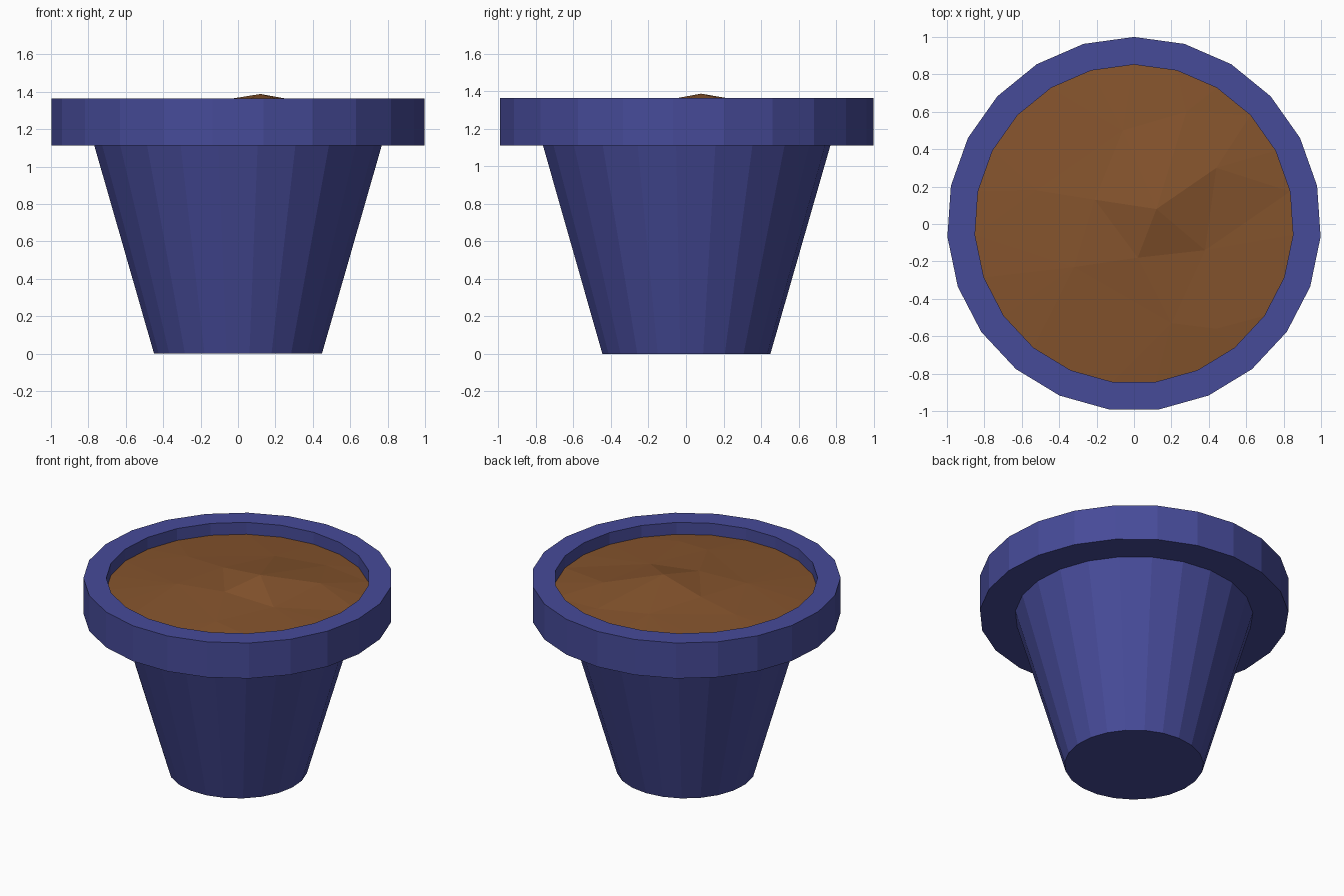
import bpy, math
from mathutils import Vector
from mathutils.geometry import delaunay_2d_cdt

if "Cube" in bpy.data.objects:
    bpy.data.objects.remove(bpy.data.objects["Cube"])

SIDES = 23
SOIL_Z = 1.28


def material(name, rgb):
    m = bpy.data.materials.new(name)
    m.diffuse_color = (*rgb, 1)
    m.use_nodes = True
    m.node_tree.nodes["Principled BSDF"].inputs["Base Color"].default_value = m.diffuse_color
    return m


def make(name, verts, faces, mat):
    me = bpy.data.meshes.new(name)
    me.from_pydata(verts, [], faces)
    me.materials.append(mat)
    me.update()
    ob = bpy.data.objects.new(name, me)
    bpy.context.collection.objects.link(ob)
    return ob


def ring(r, z):
    # first corner points to the back (+y)
    return [(-r * math.sin(2 * math.pi * i / SIDES),
             r * math.cos(2 * math.pi * i / SIDES), z) for i in range(SIDES)]


blue = material("indigo_glaze", (0.062, 0.070, 0.318))
brown = material("brown_soil", (0.235, 0.088, 0.026))

# Pot: tapered body, overhanging rim and inner lip as one lathed profile
profile = [(0.45, 0), (0.77, 1.112), (1.0, 1.112), (1.0, 1.365),
           (0.852, 1.365), (0.852, SOIL_Z)]
verts, faces = [], [tuple(reversed(range(SIDES)))]
for r, z in profile:
    verts += ring(r, z)
for k in range(len(profile) - 1):
    for i in range(SIDES):
        a, b = k * SIDES + i, k * SIDES + (i + 1) % SIDES
        faces.append((a, b, b + SIDES, a + SIDES))
make("pot", verts, faces, blue)

# Soil: irregular low-poly mound triangulated from a few bumps
bumps = [(0.12, 0.08, 1.388), (0.44, 0.30, 1.33), (0.38, -0.14, 1.31),
         (0.02, -0.18, 1.34), (-0.21, 0.13, 1.335), (-0.32, -0.23, 1.325),
         (0.28, 0.60, 1.30), (-0.06, 0.50, 1.315), (0.20, -0.53, 1.31),
         (0.44, -0.56, 1.295), (-0.52, 0.18, 1.31)]
pts = ring(0.852, SOIL_Z) + bumps
out = delaunay_2d_cdt([Vector(p[:2]) for p in pts],
                      [(i, (i + 1) % SIDES) for i in range(SIDES)], [], 1, 1e-5)
soil_verts = [(v.x, v.y, pts[src[0]][2]) for v, src in zip(out[0], out[3])]
make("soil", soil_verts, [tuple(f) for f in out[2]], brown)
